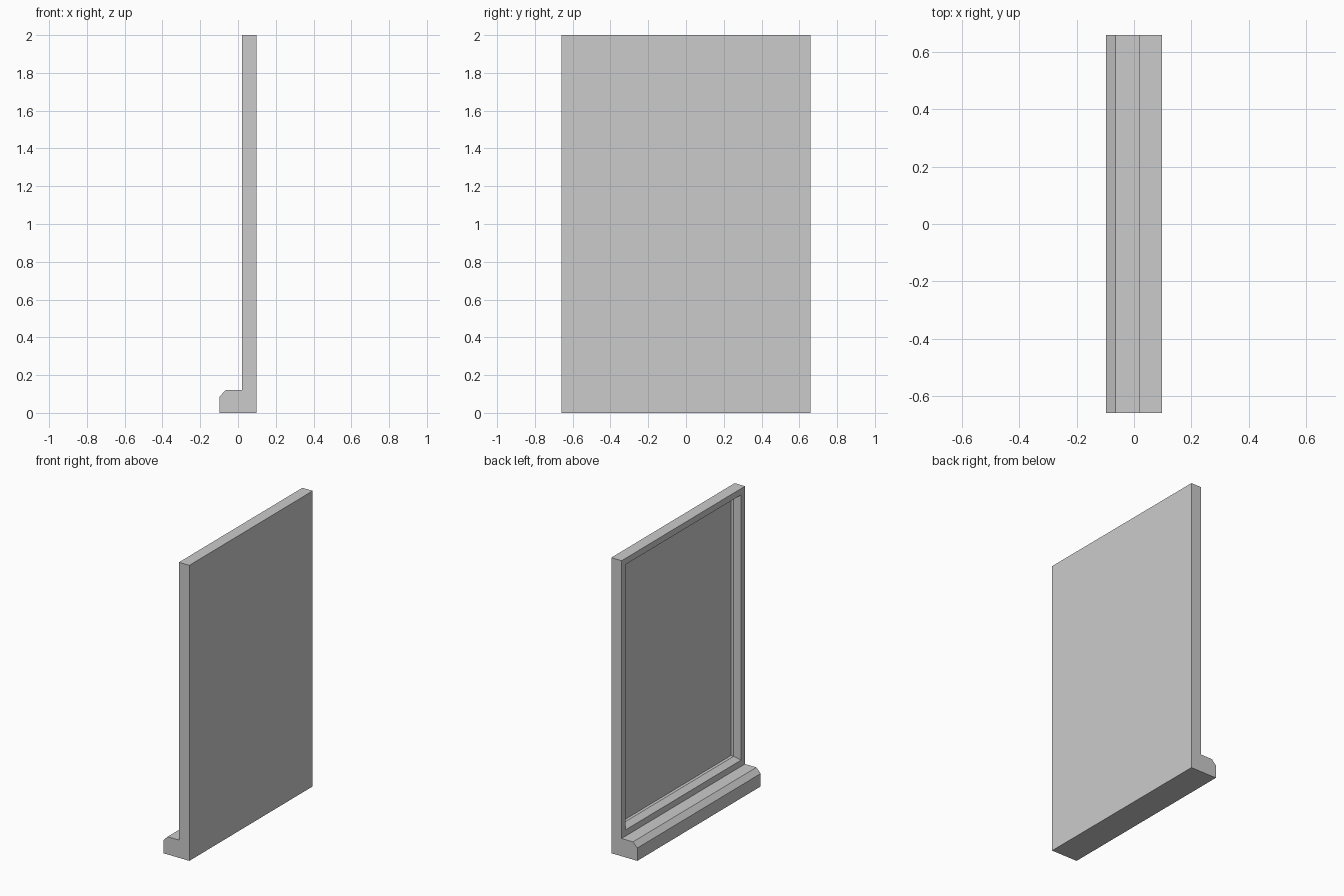
import bpy, bmesh
from mathutils import Vector

if "Cube" in bpy.data.objects:
    bpy.data.objects.remove(bpy.data.objects["Cube"])

HALF_W = 0.66     # half width along y
X_FACE = 0.02     # front plane of the frame
X_OUT = 0.0975    # half of total depth
BORDER = 0.06     # flat border of the frame
CHAMFER = 0.037   # sloped reveal
RECESS = 0.02     # straight step behind the reveal

# side profile (x, z): slab with a chamfered sill at the foot
profile = [(-X_OUT, 0), (X_OUT, 0), (X_OUT, 2), (X_FACE, 2),
           (X_FACE, 0.12), (-0.065, 0.12), (-X_OUT, 0.087)]

bm = bmesh.new()
side = bm.faces.new([bm.verts.new((x, -HALF_W, z)) for x, z in profile])
ext = bmesh.ops.extrude_face_region(bm, geom=[side])
moved = [g for g in ext["geom"] if isinstance(g, bmesh.types.BMVert)]
bmesh.ops.translate(bm, verts=moved, vec=(0, 2 * HALF_W, 0))
bmesh.ops.recalc_face_normals(bm, faces=bm.faces)
bm.normal_update()

# recessed panel: flat border, sloped reveal, straight step
panel = next(f for f in bm.faces
             if f.normal.x < -0.9 and f.calc_center_median().z > 0.5)
bmesh.ops.inset_region(bm, faces=[panel], thickness=BORDER)
bmesh.ops.inset_region(bm, faces=[panel], thickness=CHAMFER)
bmesh.ops.translate(bm, verts=list(panel.verts), vec=(CHAMFER, 0, 0))
step = bmesh.ops.extrude_discrete_faces(bm, faces=[panel])["faces"][0]
bmesh.ops.translate(bm, verts=list(step.verts), vec=Vector((RECESS, 0, 0)))
bmesh.ops.recalc_face_normals(bm, faces=bm.faces)

mesh = bpy.data.meshes.new("window_frame")
bm.to_mesh(mesh)
bm.free()
bpy.context.collection.objects.link(bpy.data.objects.new("window_frame_with_sill", mesh))
